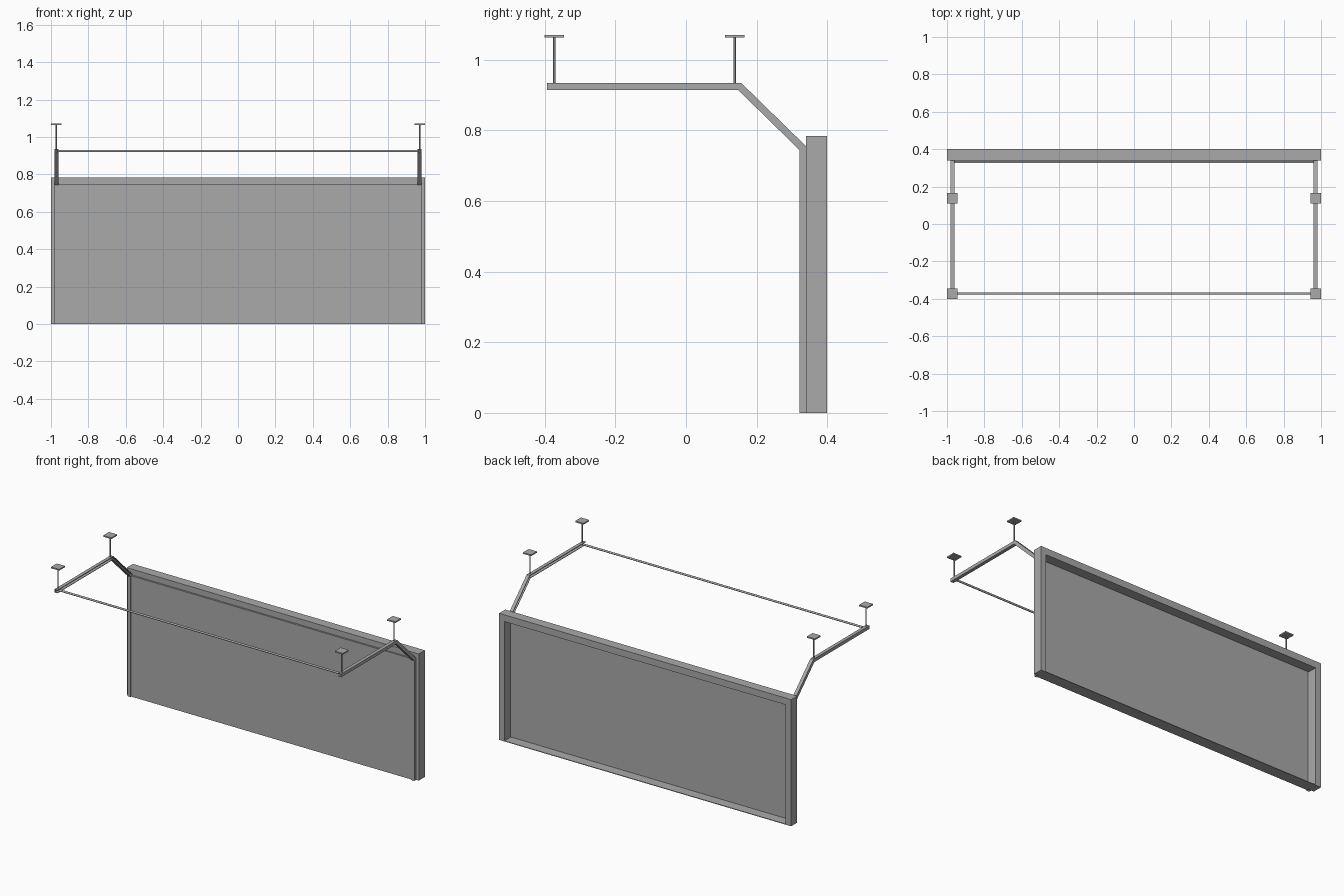
import bpy, bmesh
from mathutils import Vector

if "Cube" in bpy.data.objects:
    bpy.data.objects.remove(bpy.data.objects["Cube"])

steel = bpy.data.materials.new("grey_steel")
steel.diffuse_color = (0.4, 0.4, 0.4, 1)
steel.use_nodes = True
steel.node_tree.nodes["Principled BSDF"].inputs["Base Color"].default_value = steel.diffuse_color


def finish(name, bm):
    bmesh.ops.recalc_face_normals(bm, faces=bm.faces)
    me = bpy.data.meshes.new(name)
    bm.to_mesh(me)
    bm.free()
    me.materials.append(steel)
    ob = bpy.data.objects.new(name, me)
    bpy.context.collection.objects.link(ob)
    return ob


def box(name, lo, hi):
    bm = bmesh.new()
    bmesh.ops.create_cube(bm, size=1)
    for v in bm.verts:
        v.co = Vector([lo[i] + (v.co[i] + 0.5) * (hi[i] - lo[i]) for i in range(3)])
    return finish(name, bm)


def rod(name, a, b, r):
    a, b = Vector(a), Vector(b)
    bm = bmesh.new()
    bmesh.ops.create_cone(bm, cap_ends=True, segments=16, radius1=r, radius2=r, depth=(b - a).length)
    bm.transform((b - a).to_track_quat('Z', 'Y').to_matrix().to_4x4())
    bmesh.ops.translate(bm, verts=bm.verts, vec=(a + b) / 2)
    for f in bm.faces:
        f.smooth = len(f.verts) == 4
    return finish(name, bm)


def loft(name, rings):
    bm = bmesh.new()
    vs = [[bm.verts.new(p) for p in ring] for ring in rings]
    n = len(vs[0])
    for r0, r1 in zip(vs, vs[1:]):
        for i in range(n):
            j = (i + 1) % n
            bm.faces.new((r0[i], r0[j], r1[j], r1[i]))
    bm.faces.new(vs[0])
    bm.faces.new(vs[-1])
    return finish(name, bm)


# Door frame: an upside-down U extruded in depth
outline = [(-1, 0), (-1, 0.784), (1, 0.784), (1, 0),
           (0.963, 0), (0.963, 0.742), (-0.963, 0.742), (-0.963, 0)]
loft("door_frame", [[(x, y, z) for x, z in outline] for y in (0.34, 0.40)])

# Thin threshold and the closed door leaf
box("threshold", (-0.963, 0.338, 0), (0.963, 0.40, 0.004))
box("door_panel", (-0.963, 0.327, 0.001), (0.963, 0.338, 0.749))

# C-channel tracks, open towards the door, lofted along the bent path (y, z)
inner = [(-0.393, 0.915), (0.147, 0.915), (0.322, 0.744), (0.322, 0)]
outer = [(-0.393, 0.935), (0.156, 0.935), (0.340, 0.755), (0.340, 0)]
section = [(0, 0.961), (0, 0.982), (1, 0.982), (1, 0.961),
           (0.85, 0.961), (0.85, 0.979), (0.15, 0.979), (0.15, 0.961)]
for side, s in (("left", -1), ("right", 1)):
    loft(side + "_track",
         [[(s * x, i[0] + u * (o[0] - i[0]), i[1] + u * (o[1] - i[1])) for u, x in section]
          for i, o in zip(inner, outer)])
    # Ceiling hangers: rod and plate
    for part, y in (("front", -0.373), ("rear", 0.138)):
        x = s * 0.972
        rod(f"{side}_{part}_hanger_rod", (x, y, 0.93), (x, y, 1.066), 0.0032)
        box(f"{side}_{part}_ceiling_plate", (x - 0.028, y - 0.028, 1.063), (x + 0.028, y + 0.028, 1.071))

# Bar joining the track ends
rod("cross_bar", (-0.965, -0.371, 0.925), (0.965, -0.371, 0.925), 0.006)
